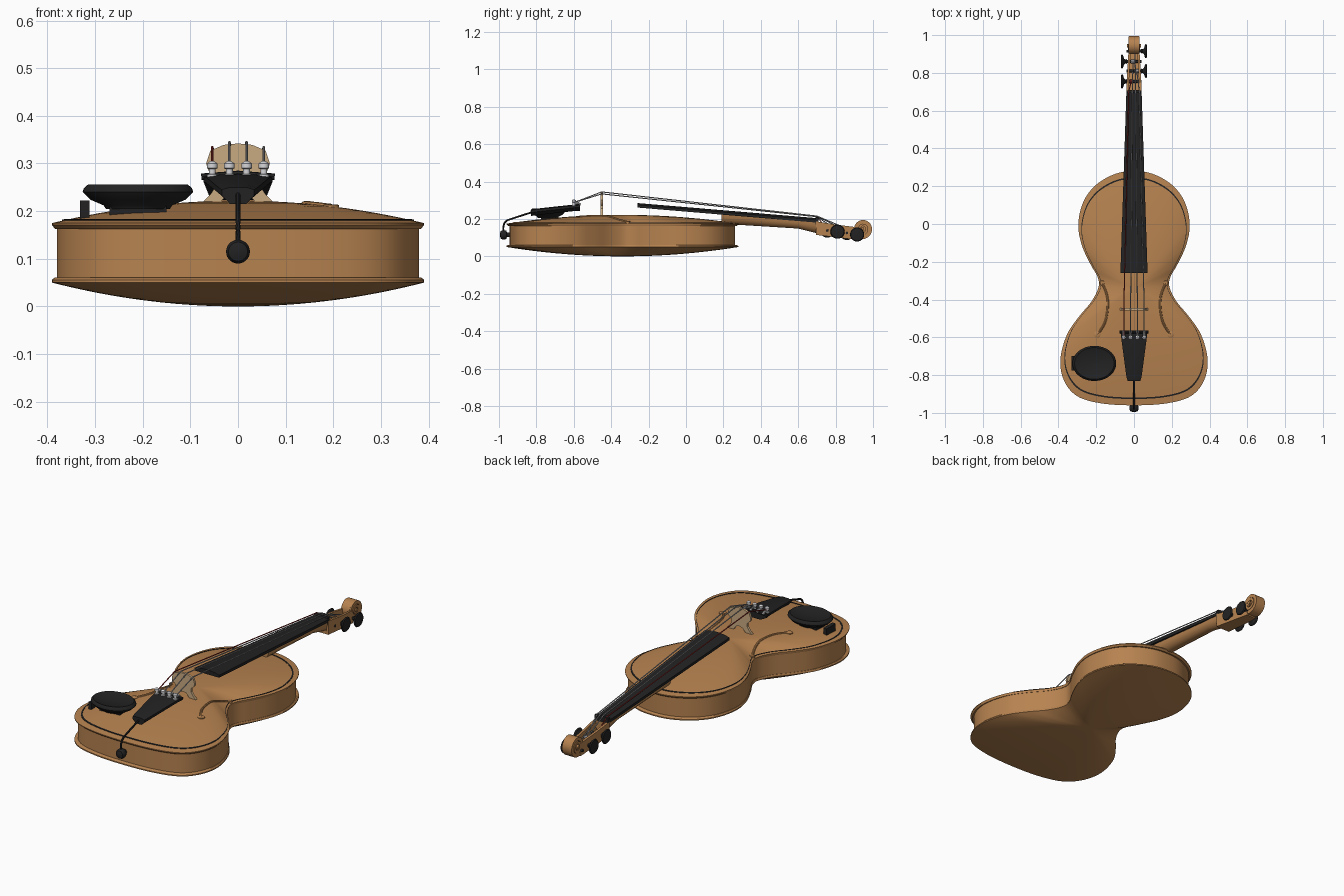
import bpy, bmesh, math
from mathutils import Vector

cube = bpy.data.objects.get("Cube")
if cube:
    bpy.data.objects.remove(cube, do_unlink=True)


def material(name, *rgb):
    m = bpy.data.materials.new(name)
    m.use_nodes = True
    m.diffuse_color = (*rgb, 1)
    bsdf = next(n for n in m.node_tree.nodes if n.type == 'BSDF_PRINCIPLED')
    bsdf.inputs["Base Color"].default_value = (*rgb, 1)
    return m


WOOD = material("varnished wood", 0.47, 0.225, 0.08)
EBONY = material("ebony black", 0.016, 0.016, 0.017)
MAPLE = material("pale maple", 0.58, 0.40, 0.22)
STEEL = material("string steel", 0.38, 0.38, 0.40)
SILVER = material("silver", 0.68, 0.68, 0.70)
RED = material("red string", 0.32, 0.03, 0.025)


def loft(name, rings, mat):
    """Skin a run of closed cross-sections and cap both ends."""
    bm = bmesh.new()
    rows = [[bm.verts.new(p) for p in ring] for ring in rings]
    n = len(rows[0])
    for a, b in zip(rows, rows[1:]):
        for i in range(n):
            j = (i + 1) % n
            bm.faces.new((a[i], a[j], b[j], b[i]))
    bm.faces.new(rows[0][::-1])
    bm.faces.new(rows[-1])
    bmesh.ops.recalc_face_normals(bm, faces=bm.faces)
    mesh = bpy.data.meshes.new(name)
    bm.to_mesh(mesh)
    bm.free()
    mesh.materials.append(mat)
    ob = bpy.data.objects.new(name, mesh)
    bpy.context.collection.objects.link(ob)
    return ob


def turned(name, centre, axis, profile, mat, su=1, sv=1, n=28):
    """Lathe (radius, distance) pairs around an axis."""
    c, w = Vector(centre), Vector(axis).normalized()
    u = Vector((0, 1, 0)) if abs(w.x) > 0.5 else Vector((1, 0, 0))
    v = w.cross(u)
    turn = [math.tau * k / n for k in range(n)]
    return loft(name, [[c + w * d + u * (r * su * math.cos(a)) + v * (r * sv * math.sin(a))
                        for a in turn] for r, d in profile], mat)


def tube(name, points, radius, mat, n=8):
    """Sweep a small round section along a path."""
    pts = [Vector(p) for p in points]
    rings = []
    for i, p in enumerate(pts):
        d = (pts[min(i + 1, len(pts) - 1)] - pts[max(i - 1, 0)]).normalized()
        u = d.cross(Vector((0.1, 0.1, 1))).normalized()
        v = d.cross(u)
        rings.append([p + (u * math.cos(math.tau * k / n) + v * math.sin(math.tau * k / n)) * radius
                      for k in range(n)])
    return loft(name, rings, mat)


def spline(pts, steps, closed=False):
    """Catmull-Rom samples through the points."""
    n, out = len(pts), []
    get = (lambda i: pts[i % n]) if closed else (lambda i: pts[max(0, min(n - 1, i))])
    for i in range(n if closed else n - 1):
        a, b, c, d = (Vector(get(i + k)) for k in (-1, 0, 1, 2))
        for s in range(steps):
            t = s / steps
            out.append(0.5 * (2 * b + (c - a) * t + (2 * a - 5 * b + 4 * c - d) * t * t
                              + (3 * b - a - 3 * c + d) * t ** 3))
    return out if closed else out + [Vector(pts[-1])]


# Body outline: one half, mirrored, smoothed
HALF = [(0, .28), (.10, .265), (.2, .208), (.267, .12), (.295, 0), (.277, -.11), (.232, -.21),
        (.193, -.28), (.188, -.335), (.225, -.41), (.295, -.495), (.357, -.59), (.39, -.72),
        (.37, -.83), (.30, -.912), (.17, -.95), (0, -.96)]
OUTLINE = spline(HALF + [(-x, y) for x, y in HALF[-2:0:-1]], 6, closed=True)
MID = Vector((0, -.34))


def ring(t, z):
    return [(*(MID + (p - MID) * t), z) for p in OUTLINE]


def arch(t):
    return .175 + .047 * (1 - t * t)


def belly_z(x, y):
    """Height of the arched top at a point."""
    q = Vector((x, y)) - MID
    edge = max(OUTLINE, key=lambda p: (p - MID).normalized().dot(q.normalized()))
    return arch(q.length / (edge - MID).length)


steps = [k / 12 for k in range(1, 13)]
loft("back_plate", [ring(.01, 0)] + [ring(t, .05 * t * t) for t in steps]
     + [ring(1, .056), ring(.985, .061), ring(.96, .061)], WOOD)
loft("ribs", [ring(.972, .055), ring(.972, .168)], WOOD)
loft("top_plate", [ring(.96, .163), ring(.985, .163), ring(1, .171)]
     + [ring(t, arch(t)) for t in reversed(steps)] + [ring(.01, arch(0))], WOOD)
loft("purfling", [ring(.946, .178), ring(.946, arch(.946) + .002),
                  ring(.933, arch(.933) + .002), ring(.933, .178)], EBONY)

# Sound holes: slim curved outlines with round ends
for side, label in ((1, "left"), (-1, "right")):
    path = spline([(.168, -.312), (.145, -.37), (.138, -.43), (.15, -.51), (.175, -.56), (.195, -.585)], 5)
    tube(label + "_sound_hole", [(side * p.x, p.y, belly_z(p.x, p.y)) for p in path], .006, WOOD)
    for x, y, r in ((.168, -.312, .014), (.195, -.585, .017)):
        turned(label + "_sound_hole_end", (side * x, y, belly_z(x, y)), (0, 0, 1),
               [(r, -.01), (r, .003), (r * .8, .005)], WOOD)


# Neck and fingerboard
def board_z(y):
    return .285 - (y + .26) * .084


def board_section(y):
    w = .072 - (y + .26) * .033
    z = board_z(y)
    top = [(w * k / 4, y, z - .010 * (k / 4) ** 2) for k in range(-4, 5)]
    return [(-w, y, z - .024)] + top + [(w, y, z - .024)]


def neck_section(y, w, depth):
    z = board_z(y) - .022
    return [(w * math.cos(a), y, z - depth * math.sin(a)) for a in (math.pi * k / 10 for k in range(11))]


loft("fingerboard", [board_section(-.26), board_section(.695)], EBONY)
loft("neck", [neck_section(.19, .047, .056), neck_section(.32, .044, .048),
              neck_section(.6, .037, .042), neck_section(.71, .038, .06)], WOOD)
loft("nut", [[(x, y, z) for x, z in ((-.04, .17), (-.04, .208), (0, .216), (.04, .208), (.04, .17))]
             for y in (.693, .708)], EBONY)


# Open pegbox
def pegbox_section(y, w, top, low, wall=.012):
    i, floor = w - wall, low + .018
    return [(x, y, z) for x, z in ((-w, top), (-w, low), (w, low), (w, top),
                                   (i, top), (i, floor), (-i, floor), (-i, top))]


loft("pegbox", [pegbox_section(.695, .041, .187, .115), pegbox_section(.80, .036, .170, .102),
                pegbox_section(.92, .029, .155, .088)], WOOD)

# Scroll: a tapering band wound around a core
turns = []
for k in range(61):
    t = k / 60
    a = math.radians(-115 + 800 * t)
    r, w = .058 - .045 * t, .027 + .005 * t
    inner = r - (.020 - .010 * t)
    turns.append([(x, .943 + q * math.cos(a), .148 + q * math.sin(a))
                  for x, q in ((-w, inner), (-w, r), (w, r), (w, inner))])
loft("scroll_band", turns, WOOD)
turned("scroll_core", (0, .943, .148), (1, 0, 0), [(.044, -.021), (.044, .021)], WOOD)
turned("scroll_eye", (0, .943, .148), (1, 0, 0), [(.009, -.036), (.009, .036)], WOOD)

# Tuning pegs, alternating sides
PEGS = [(.755, -1, .138), (.81, 1, .132), (.86, -1, .125), (.915, 1, .117)]
for y, side, z in PEGS:
    turned("tuning_peg", (0, y, z), (side, 0, 0),
           [(.007, -.04), (.008, .036), (.013, .040), (.010, .046), (.016, .053), (.034, .058),
            (.038, .063), (.034, .068), (.008, .070)], EBONY)

# Bridge
right = [(0, .342), (.03, .339), (.058, .327), (.067, .30), (.062, .285), (.046, .272),
         (.045, .255), (.058, .235), (.073, .22), (.073, .203), (.035, .203), (.034, .222),
         (.018, .24), (0, .245)]
outline = right + [(-x, z) for x, z in right[-2:0:-1]]
loft("bridge", [[(x, y, z) for x, z in outline] for y in (-.457, -.445)], MAPLE)


# Tailpiece, its cord and the end button
def tail_section(y, w, z):
    return [(x * w, y, z + h) for x, h in ((-1, 0), (-1, -.012), (-.5, -.03), (.5, -.03),
                                           (1, -.012), (1, 0), (.5, .005), (-.5, .005))]


loft("tailpiece", [tail_section(-.83, .034, .245), tail_section(-.81, .040, .249),
                   tail_section(-.60, .068, .272), tail_section(-.568, .072, .272)], EBONY)
tube("tailpiece_bar", [(-.077, -.572, .272), (0, -.572, .278), (.077, -.572, .272)], .007, EBONY)
tube("tail_cord", spline([(0, -.82, .237), (0, -.92, .205), (0, -.962, .188), (0, -.976, .16),
                          (0, -.975, .115)], 5), .005, EBONY)
turned("end_button", (0, -.945, .115), (0, -1, 0),
       [(.012, 0), (.012, .012), (.022, .016), (.025, .026), (.025, .036), (.020, .046), (.006, .050)], EBONY)

# Strings and fine tuners
for k, (y, side, z) in zip((0, 3, 1, 2), PEGS):
    s = (k - 1.5) / 1.5
    top = .346 - .012 * s * s
    tube("string", [(s * .054, -.598, .288), (s * .054, -.451, top), (s * .028, .70, .216 - .004 * s * s),
                    (s * .015, y, z + .008)], .0028, RED if k == 0 else STEEL)
    x = s * .054
    turned("fine_tuner", (x, -.60, .268), (0, 0, 1),
           [(.011, 0), (.011, .009), (.007, .010), (.007, .020), (.011, .022), (.011, .032), (.004, .037)], SILVER, n=14)
    tube("tuner_arm", [(x, -.60, .282), (x, -.575, .285), (x, -.565, .276)], .006, SILVER)
    tube("peg_winding", [(s * .015 - .010, y, z), (s * .015 + .010, y, z)], .010, RED if k == 0 else STEEL)

# Chin rest dish with its clamp
turned("chin_rest", (-.21, -.738, 0), (0, 0, 1),
       [(.58, .205), (.62, .212), (.86, .224), (1, .240), (.98, .248), (.90, .256), (.80, .253),
        (.5, .245), (.02, .242)], EBONY, su=.116, sv=.093, n=48)
loft("chin_rest_clamp", [[(x, y, z) for x, y in ((-.332, -.775), (-.312, -.775), (-.312, -.70), (-.332, -.70))]
                         for z in (.178, .222)], EBONY)
loft("chin_rest_foot", [[(x, y, z) for x, y in ((-.27, -.77), (-.15, -.77), (-.15, -.70), (-.27, -.70))]
                        for z in (.185, .212)], EBONY)

# Smooth shading with crisp edges
bpy.ops.object.select_all(action='DESELECT')
for ob in bpy.context.collection.objects:
    if ob.type == 'MESH':
        ob.select_set(True)
        bpy.context.view_layer.objects.active = ob
bpy.ops.object.shade_smooth_by_angle(angle=math.radians(35))
